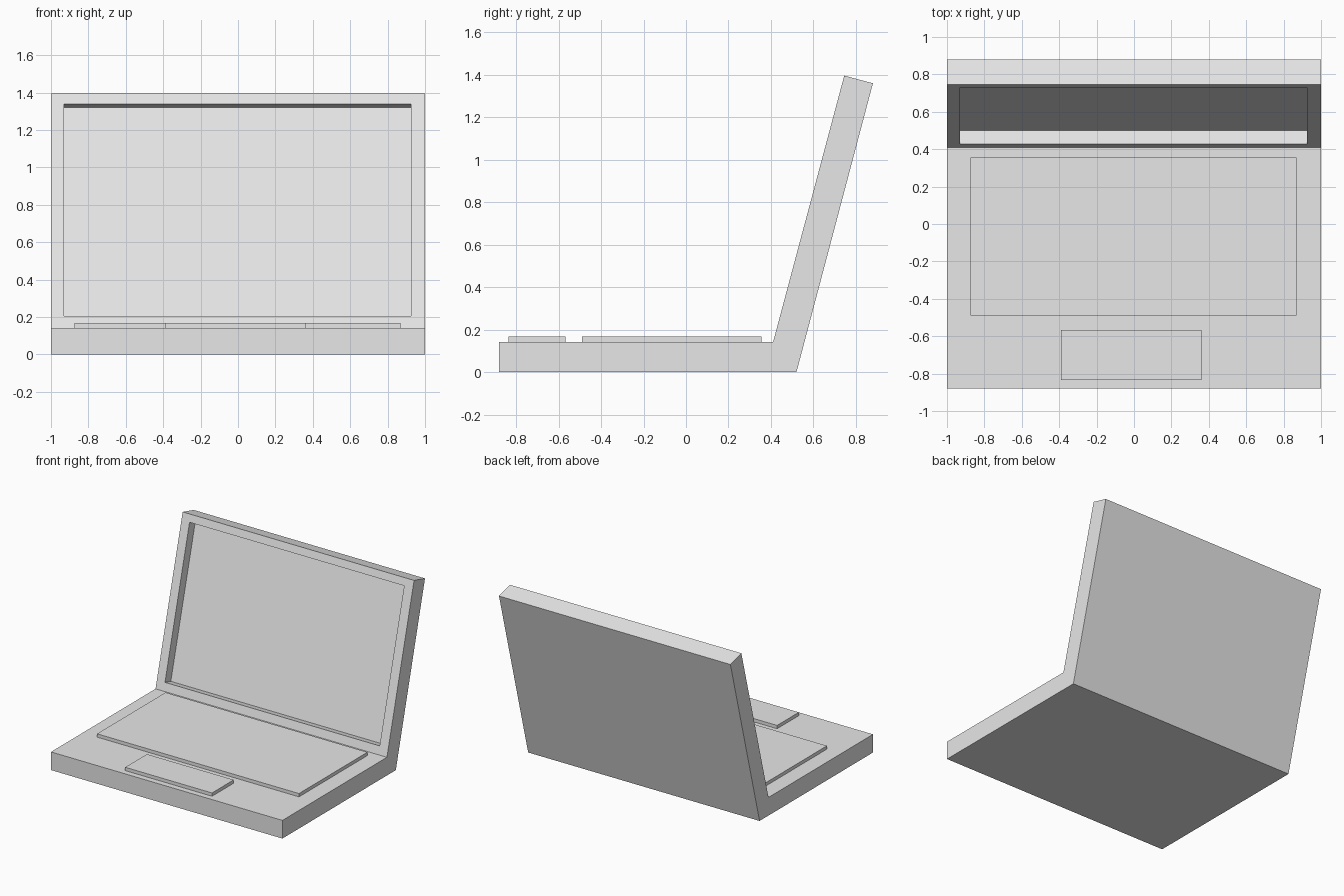
import bpy
import bmesh
from mathutils import Vector

cube = bpy.data.objects.get("Cube")
if cube:
    bpy.data.objects.remove(cube, do_unlink=True)

# Single plain grey
grey = bpy.data.materials.new("light grey")
grey.use_nodes = True
color = (0.8, 0.8, 0.8, 1)
grey.diffuse_color = color
grey.node_tree.nodes["Principled BSDF"].inputs["Base Color"].default_value = color


def finish(name, bm):
    bmesh.ops.recalc_face_normals(bm, faces=bm.faces)
    mesh = bpy.data.meshes.new(name)
    bm.to_mesh(mesh)
    bm.free()
    mesh.materials.append(grey)
    obj = bpy.data.objects.new(name, mesh)
    bpy.context.collection.objects.link(obj)
    return obj


def slab(name, x0, x1, y0, y1, z0, z1):
    bm = bmesh.new()
    bmesh.ops.create_cube(bm, size=1)
    for v in bm.verts:
        v.co = ((x0 + x1) / 2 + v.co.x * (x1 - x0),
                (y0 + y1) / 2 + v.co.y * (y1 - y0),
                (z0 + z1) / 2 + v.co.z * (z1 - z0))
    return finish(name, bm)


# Base and open lid: one side profile drawn across the width
deck = 0.142
hinge, lid_top = Vector((0.41, deck)), Vector((0.745, 1.396))
profile = [(-0.88, 0), (0.52, 0), (0.88, 1.36), lid_top, hinge, (-0.88, deck)]
bm = bmesh.new()
side = bm.faces.new([bm.verts.new((-1, y, z)) for y, z in profile])
ext = bmesh.ops.extrude_face_region(bm, geom=[side])
moved = [g for g in ext["geom"] if isinstance(g, bmesh.types.BMVert)]
bmesh.ops.translate(bm, verts=moved, vec=(2, 0, 0))
bmesh.ops.recalc_face_normals(bm, faces=bm.faces)

# Screen recess: inset the inner lid face, then sink it
screen = max((f for f in bm.faces if f.normal.y < -0.5),
             key=lambda f: f.calc_center_median().z)
inward = -screen.normal.copy()
bmesh.ops.inset_region(bm, faces=[screen], thickness=0.065, use_even_offset=True)
middle = screen.calc_center_median()
for v in screen.verts:
    edge = hinge.lerp(lid_top, 0.955 if v.co.z > middle.z else 0.05)
    v.co = (0.925 if v.co.x > 0 else -0.93, edge.x, edge.y)
sunk = bmesh.ops.extrude_face_region(bm, geom=[screen])
bmesh.ops.translate(bm, vec=inward * 0.075,
                    verts=[g for g in sunk["geom"] if isinstance(g, bmesh.types.BMVert)])
if screen.is_valid:
    bmesh.ops.delete(bm, geom=[screen], context="FACES_ONLY")
finish("chassis", bm)

# Raised input plates
slab("keyboard", -0.875, 0.87, -0.49, 0.355, deck - 0.02, 0.168)
slab("trackpad", -0.39, 0.36, -0.835, -0.567, deck - 0.02, 0.168)
